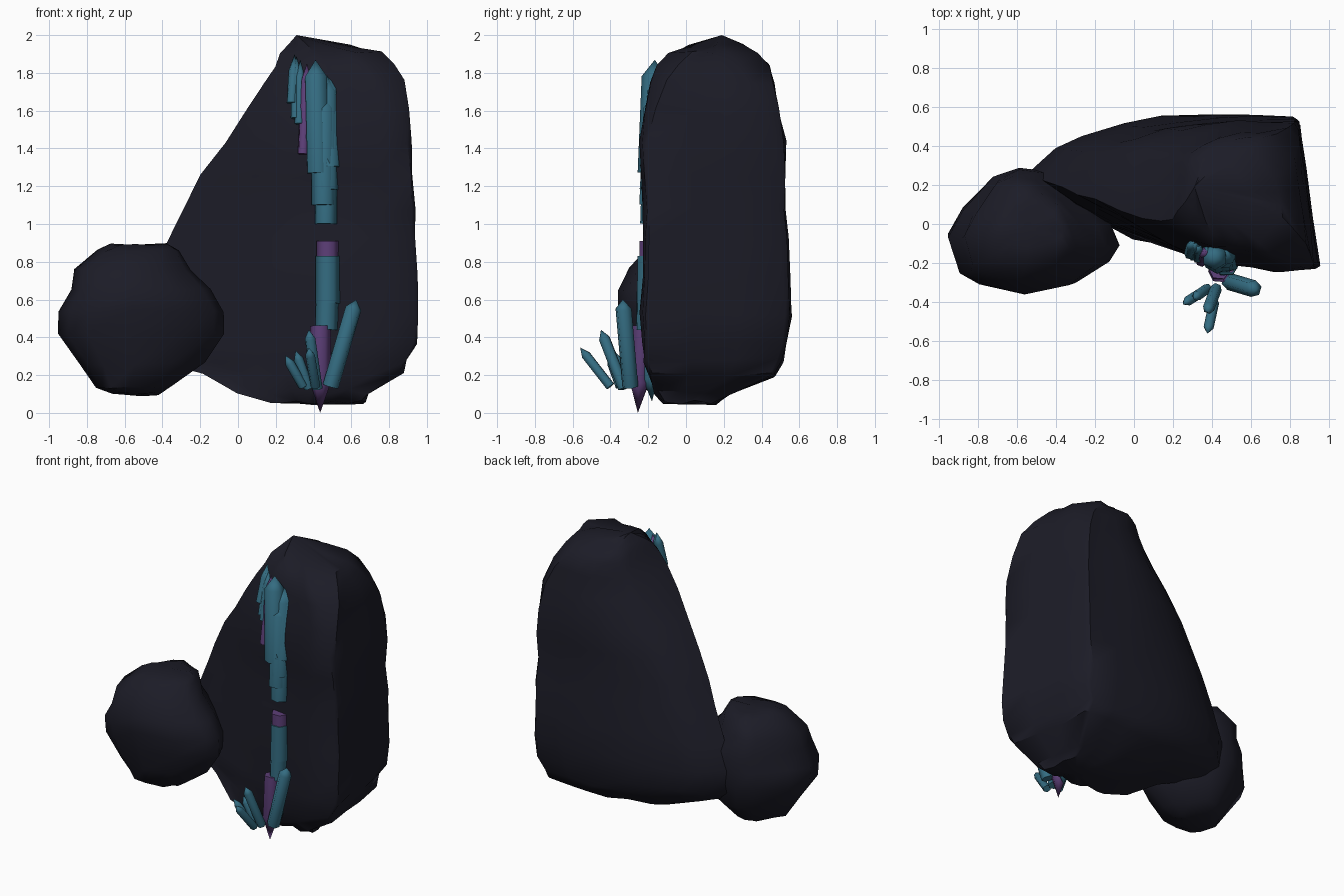
import bpy, bmesh, math, random
from mathutils import Vector

if "Cube" in bpy.data.objects:
    bpy.data.objects.remove(bpy.data.objects["Cube"])

random.seed(4)


def material(name, rgb):
    m = bpy.data.materials.new(name)
    m.diffuse_color = (*rgb, 1)
    m.use_nodes = True
    m.node_tree.nodes["Principled BSDF"].inputs["Base Color"].default_value = m.diffuse_color
    return m


ROCK = material("dark rock", (0.0115, 0.0115, 0.020))
TEAL = material("teal crystal", (0.034, 0.150, 0.220))
PURPLE = material("purple crystal", (0.110, 0.050, 0.190))


def finish(name, bm, mat, angle):
    bmesh.ops.recalc_face_normals(bm, faces=bm.faces)
    me = bpy.data.meshes.new(name)
    bm.to_mesh(me)
    bm.free()
    me.materials.append(mat)
    ob = bpy.data.objects.new(name, me)
    bpy.context.collection.objects.link(ob)
    bpy.ops.object.select_all(action='DESELECT')
    bpy.context.view_layer.objects.active = ob
    ob.select_set(True)
    bpy.ops.object.shade_smooth_by_angle(angle=math.radians(angle))
    return ob


def loft(name, loops, bottom, top, rough):
    """Skin equal loops of points, close both ends with fans, roughen."""
    bm = bmesh.new()

    def jitter(p):
        return [c + random.uniform(-rough, rough) * s for c, s in zip(p, (.6, .6, 1))]
    loops = [[bm.verts.new(jitter(p)) for p in loop] for loop in loops]
    n = len(loops[0])
    for a, b in zip(loops, loops[1:]):
        for i in range(n):
            k = (i + 1) % n
            bm.faces.new((a[i], a[k], b[k], b[i]))
    for loop, tip in ((loops[0], bottom), (loops[-1], top)):
        v = bm.verts.new(tip)
        for i in range(n):
            bm.faces.new((loop[i], loop[(i + 1) % n], v))
    return finish(name, bm, ROCK, 45)


def lookup(profile, x):
    for (xa, ya), (xb, yb) in zip(profile, profile[1:]):
        if x <= xb:
            return ya + (yb - ya) * max(0, (x - xa) / (xb - xa))
    return profile[-1][1]


# tall rock: the front wall stays put, the back wall sweeps in with the slanting left edge
FRONT = [(-.53, .24), (-.35, .10), (-.1, -.02), (.15, -.12), (.37, -.20), (.55, -.21),
         (.72, -.25), (.95, -.235)]
BACK = [(-.53, .27), (-.45, .36), (-.2, .48), (0, .525), (.26, .56), (.84, .555)]


def tall_ring(z, l, r, f, b, cut=.02):
    def fit(y):
        return f + (y + .25) / .81 * (b - f)
    lift = .10 * min(1, max(0, (z - .4) / .8))
    rb = r - .11 * (r - l) / 1.48
    front, back = [], []
    for t in (0, .12, .26, .42, .56, .7, .85, 1):
        x = l + (r - cut - l) * t
        front.append((x, fit(lookup(FRONT, x)) + lift * (1 - t) ** 3, z))
    for t in (1, .84, .68, .5, .35, .2, .09):
        x = l + (rb - cut - l) * t
        back.append((x, fit(lookup(BACK, -.53 + 1.37 * t)), z))
    ya, yb = front[-1][1] + cut, back[0][1] - cut * 1.3
    right = [(r + (rb - r) * t, ya + (yb - ya) * t, z) for t in (0, .33, .67, 1)]
    return front + right + back


loft("tall_rock", [tall_ring(*r) for r in (
    (.055, .18, .67, -.13, .16), (.11, .0, .70, -.18, .24), (.20, -.18, .87, -.205, .47),
    (.28, -.46, .90, -.235, .51), (.37, -.53, .945, -.24, .54), (.52, -.53, .95, -.245, .56),
    (.72, -.46, .945, -.235, .55), (.92, -.37, .94, -.235, .54), (1.08, -.29, .935, -.225, .52),
    (1.25, -.2, .93, -.235, .525), (1.43, -.07, .925, -.25, .525, .03),
    (1.6, .05, .905, -.225, .49, .05), (1.75, .14, .88, -.19, .465, .09),
    (1.84, .19, .82, -.16, .44, .12), (1.90, .23, .76, -.10, .38, .12),
    (1.94, .27, .62, -.02, .30, .1))], (.5, 0, .045), (.31, .19, 2.0), .014)

# low boulder leaning on the left
PLAN = [(-.955, -.07), (-.9, -.25), (-.8, -.31), (-.57, -.36), (-.3, -.31), (-.13, -.2),
        (-.08, -.12), (-.13, 0), (-.25, .15), (-.45, .27), (-.6, .285), (-.73, .24), (-.88, .07)]


def boulder_ring(z, l, r, f, b):
    return [(l + (x + .955) / .875 * (r - l), f + (y + .36) / .645 * (b - f), z) for x, y in PLAN]


loft("boulder", [boulder_ring(*r) for r in (
    (.10, -.66, -.42, -.18, .08), (.14, -.75, -.34, -.25, .15), (.26, -.83, -.18, -.30, .24),
    (.42, -.955, -.08, -.33, .28), (.54, -.945, -.075, -.355, .285), (.65, -.88, -.15, -.365, .28),
    (.76, -.865, -.25, -.30, .24), (.86, -.74, -.31, -.22, .18), (.89, -.68, -.36, -.12, .10))],
    (-.53, -.05, .09), (-.55, -.02, .89), .011)


def crystal(name, base, tip, r, mat, point=0.09, sides=6):
    """Six-sided prism from base to a pointed tip; point=0 leaves it flat."""
    base, tip = Vector(base), Vector(tip)
    d = tip - base
    rot = d.to_track_quat('Z', 'Y')
    bm = bmesh.new()
    loops = []
    for h in (0, d.length - point):
        loops.append([bm.verts.new(base + rot @ Vector((
            r * math.cos(math.tau * i / sides), r * math.sin(math.tau * i / sides), h)))
            for i in range(sides)])
    for i in range(sides):
        k = (i + 1) % sides
        bm.faces.new((loops[0][i], loops[0][k], loops[1][k], loops[1][i]))
    bm.faces.new(loops[0])
    if point:
        v = bm.verts.new(tip)
        for i in range(sides):
            bm.faces.new((loops[1][i], loops[1][(i + 1) % sides], v))
    else:
        bm.faces.new(loops[1])
    return finish(name, bm, mat, 65)


# stepped crystal column on the upper front
upper = [
    ((.465, -.185, 1.00), (.47, -.165, 1.60), .060, TEAL),
    ((.455, -.19, 1.10), (.455, -.165, 1.70), .066, TEAL),
    ((.47, -.185, 1.18), (.465, -.14, 1.79), .066, TEAL),
    ((.425, -.19, 1.27), (.41, -.165, 1.87), .066, TEAL),
    ((.49, -.19, 1.30), (.475, -.12, 1.80), .056, TEAL),
    ((.375, -.18, 1.45), (.37, -.13, 1.82), .03, TEAL),
    ((.345, -.19, 1.37), (.365, -.14, 1.85), .030, PURPLE),
    ((.325, -.175, 1.53), (.33, -.115, 1.87), .026, TEAL),
    ((.285, -.155, 1.64), (.30, -.09, 1.90), .028, TEAL),
    ((.305, -.165, 1.56), (.31, -.10, 1.89), .026, TEAL),
]
for i, (b, t, r, m) in enumerate(upper):
    crystal(f"upper_crystal_{i + 1}", b, t, r, m)

# blunt segments of the middle vein
crystal("middle_purple_segment", (.475, -.195, .80), (.475, -.195, .91), .060, PURPLE, 0)
crystal("middle_teal_segment", (.475, -.205, .58), (.475, -.20, .83), .064, TEAL, 0)
crystal("lower_teal_segment", (.468, -.21, .44), (.475, -.205, .70), .060, TEAL, 0)

# purple spike pointing down to the ground
crystal("purple_spike", (.437, -.23, .46), (.435, -.255, 0), .056, PURPLE, .16)
crystal("hidden_spike", (.45, -.20, .32), (.45, -.18, .06), .045, TEAL, .12)

# fan of loose crystals at the foot
foot = [
    ((.49, -.295, .14), (.625, -.335, .60), .044),
    ((.42, -.33, .13), (.375, -.45, .44), .03),
    ((.41, -.40, .14), (.375, -.56, .345), .026),
    ((.345, -.35, .14), (.25, -.41, .305), .025),
    ((.375, -.33, .13), (.305, -.38, .33), .026),
]
for i, (b, t, r) in enumerate(foot):
    crystal(f"foot_crystal_{i + 1}", b, t, r, TEAL, .05)
